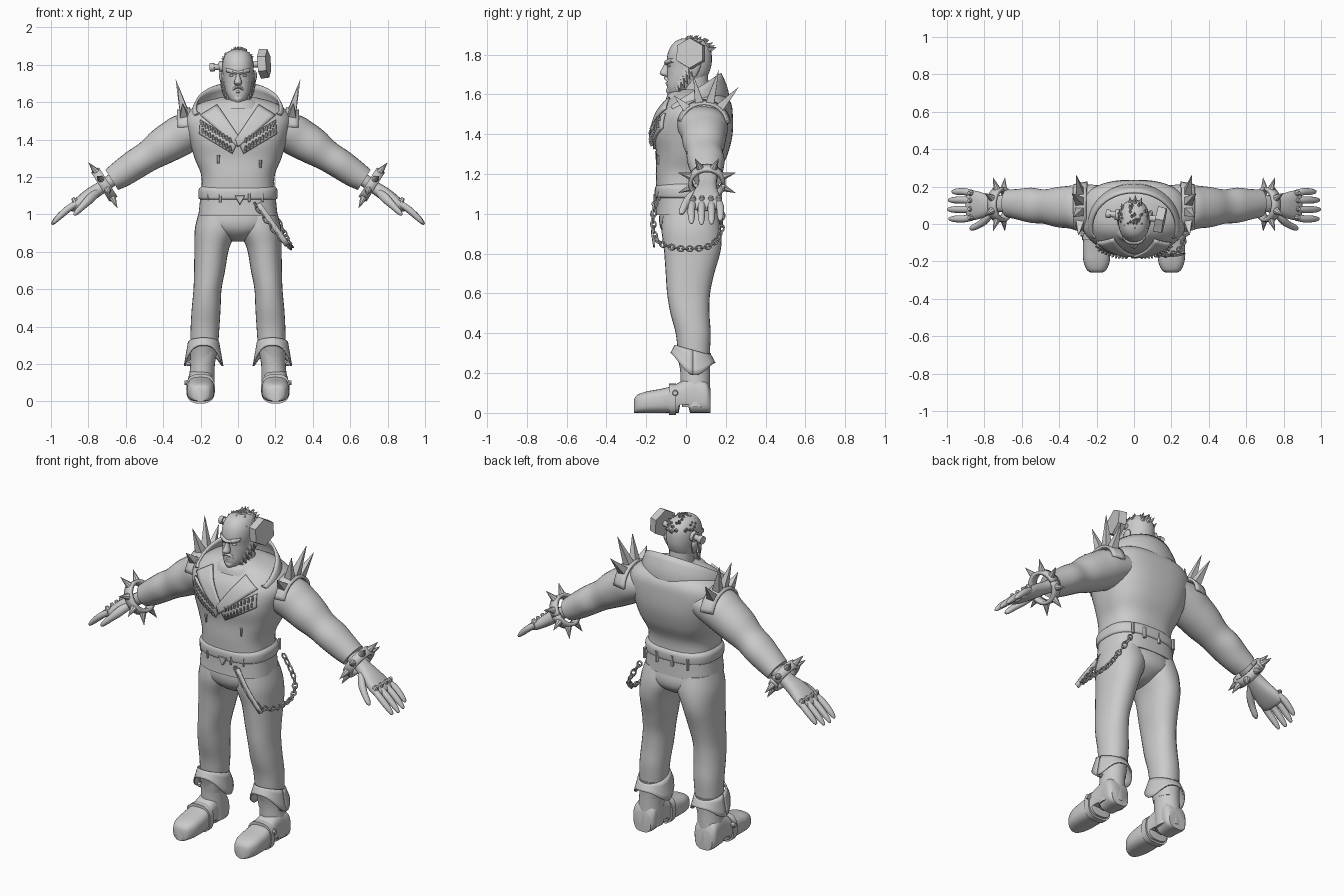
import bpy, bmesh, math, random
from mathutils import Vector as V

random.seed(4)
GREY = bpy.data.materials.new("plain grey")
GREY.diffuse_color = (0.6, 0.6, 0.6, 1)
X, Y, Z = V((1, 0, 0)), V((0, 1, 0)), V((0, 0, 1))
UP_ARM = V((0.535, 0, 0.845))       # across the sloping arm
ALONG = V((0.845, 0, -0.535))       # down the sloping arm


def make(name, verts, faces, pair=False, thick=0.0, angle=40):
    me = bpy.data.meshes.new(name)
    me.from_pydata([tuple(v) for v in verts], [], faces)
    bm = bmesh.new()
    bm.from_mesh(me)
    bmesh.ops.recalc_face_normals(bm, faces=bm.faces)
    bm.to_mesh(me)
    bm.free()
    me.polygons.foreach_set("use_smooth", [True] * len(me.polygons))
    me.set_sharp_from_angle(angle=math.radians(angle))
    me.materials.append(GREY)
    ob = bpy.data.objects.new(name, me)
    bpy.context.collection.objects.link(ob)
    if thick:
        m = ob.modifiers.new("thickness", 'SOLIDIFY')
        m.thickness, m.offset = thick, 0
    if pair:
        ob.modifiers.new("other side", 'MIRROR')
    return ob


def spline(pts, k=5):
    """Smooth curve through tuples of any length."""
    out = []
    for i in range(len(pts) - 1):
        a, b, c, d = pts[max(i - 1, 0)], pts[i], pts[i + 1], pts[min(i + 2, len(pts) - 1)]
        for j in range(k):
            t = j / k
            out.append(tuple(0.5 * (2 * q + (r - p) * t + (2 * p - 5 * q + 4 * r - s) * t * t
                             + (3 * q - p - 3 * r + s) * t ** 3) for p, q, r, s in zip(a, b, c, d)))
    return out + [tuple(pts[-1])]


def se(a, p):
    """Point on a unit rounded square; p = 2 is a circle."""
    c, s = math.cos(a), math.sin(a)
    return math.copysign(abs(c) ** (2 / p), c), math.copysign(abs(s) ** (2 / p), s)


def tube(name, stations, u=X, v=Y, n=28, p=2.0, k=5, pair=False, fix=None):
    """Closed skin over stations (x, y, z, half width u, half width v)."""
    rings = spline(stations, k)
    vs = []
    for x, y, z, ru, rv in rings:
        for i in range(n):
            a, b = se(2 * math.pi * i / n, p)
            q = V((x, y, z)) + u * a * ru + v * b * rv
            vs.append(fix(q) if fix else q)
    fs = [(r * n + i, r * n + (i + 1) % n, (r + 1) * n + (i + 1) % n, (r + 1) * n + i)
          for r in range(len(rings) - 1) for i in range(n)]
    fs += [tuple(range(n)), tuple(range((len(rings) - 1) * n, len(rings) * n))]
    return make(name, vs, fs, pair)


def sheet(name, fn, nu, nv, pair=False, thick=0.01):
    """Thin surface from fn(s, t), both 0..1."""
    vs = [fn(i / nu, j / nv) for i in range(nu + 1) for j in range(nv + 1)]
    w = nv + 1
    fs = [(i * w + j, i * w + j + 1, (i + 1) * w + j + 1, (i + 1) * w + j)
          for i in range(nu) for j in range(nv)]
    return make(name, vs, fs, pair, thick)


def cones(name, items, n=6, pair=False):
    """Several tapered pegs (start, end, start radius, end radius) in one object."""
    vs, fs = [], []
    for p0, p1, r0, r1 in items:
        p0, p1 = V(p0), V(p1)
        d = (p1 - p0).normalized()
        u = d.cross(X if abs(d.x) < 0.8 else Z).normalized()
        w = d.cross(u)
        o = len(vs)
        for c, r in ((p0, r0), (p1, max(r1, 0.0008))):
            vs += [c + (u * math.cos(t) + w * math.sin(t)) * r
                   for t in (2 * math.pi * (i + 0.5) / n for i in range(n))]
        fs += [(o + i, o + (i + 1) % n, o + n + (i + 1) % n, o + n + i) for i in range(n)]
        fs += [tuple(range(o, o + n)), tuple(range(o + n, o + 2 * n))]
    return make(name, vs, fs, pair, angle=35)


# Jacket body
body = [(0, .01, .995, .212, .162), (0, .01, 1.08, .203, .158), (0, .008, 1.2, .195, .16),
        (0, .03, 1.3, .232, .18), (0, .037, 1.4, .262, .197), (0, .05, 1.5, .285, .185),
        (0, .065, 1.56, .255, .16), (0, .065, 1.6, .19, .125), (0, .06, 1.625, .10, .08)]
tube("jacket", body, n=48, p=2.6)
body_rings = spline(body, 8)


def chest(x, z, off=0.0):
    """Point on the front of the jacket."""
    for a, b in zip(body_rings, body_rings[1:]):
        if a[2] <= z <= b[2]:
            t = (z - a[2]) / (b[2] - a[2])
            cy, rx, ry = (a[i] + (b[i] - a[i]) * t for i in (1, 3, 4))
            return V((x, cy - ry * max(0, 1 - (abs(x) / rx) ** 2.6) ** (1 / 2.6) - off, z))
    return V((x, -0.1 - off, z))


def drape(name, a, b, c, d, off, thick=0.012):
    def fn(s, t):
        x, z = ((1 - t) * ((1 - s) * a[i] + s * b[i]) + t * ((1 - s) * d[i] + s * c[i]) for i in (0, 1))
        return chest(x, z, off)
    return sheet(name, fn, 14, 5, thick=thick)


tube("waist_band", [(0, .01, z, .208 + d, .163 + d) for z, d in ((1.08, -.006), (1.09, .003), (1.13, .003), (1.15, -.012))], n=48, p=2.6)

# Collar standing up behind the neck
def collar(s, t):
    a = math.radians(-25 + 230 * s)
    c, h = math.cos(a), max(math.sin(a), -0.3)
    bulge = 0.02 * math.sin(math.pi * t)
    return V(((.215 + .01 * t + bulge) * c, .02 - .035 * t + (.185 + bulge) * h,
              1.515 + t * (.065 + .125 * h)))
sheet("collar", collar, 32, 6, thick=0.014)

# Lapels and the ammunition belt across the chest
for s, side in ((1, "left"), (-1, "right")):
    drape(side + "_lapel", (s * .20, 1.53), (s * .0, 1.36), (s * -.015, 1.40), (s * .11, 1.585), .014 + s * .003)
    drape(side + "_ammo_belt", (s * .205, 1.43), (s * .03, 1.325), (0, 1.385), (s * .2, 1.505), .006)
    rounds = []
    for row in (0, 1):
        for i in range(9):
            t = (i + .5) / 9
            x, z = s * (.195 - .165 * t), (1.452 if row else 1.487) - (.105 if row else .095) * t
            rounds.append((chest(x, z - .012, .018), chest(x + s * .004, z + .014, .026), .008, .005))
    cones(side + "_rounds", rounds, 6)

# Buckle, zip pulls and studs on the jacket
cones("buckle", [(chest(.01, 1.085, -.005), chest(.01, 1.085, .016), .036, .03)], 3)
cones("zip_pulls", [(chest(x, z + .022, .006), chest(x, z - .022, .008), .008, .006)
                    for x, z in ((-.095, 1.085), (.06, 1.09), (.13, 1.09), (-.105, 1.295), (.12, 1.27), (-.16, 1.1))], 6)
cones("back_loops", [((x, .172, 1.12), (x, .172, 1.06), .01, .01) for x in (-.13, -.03, .07, .15)], 6)

# Trousers
tube("hips", [(0, .015, 1.03, .19, .145), (0, .02, .96, .205, .155), (0, .022, .91, .16, .14),
              (0, .02, .87, .07, .09), (0, .02, .855, .03, .04)], n=36, p=2.2)
tube("leg", [(.11, .02, 1.01, .10, .135), (.118, .027, .92, .113, .15), (.14, .032, .82, .093, .143),
             (.152, .02, .7, .083, .122), (.163, .013, .6, .075, .108), (.17, .02, .5, .077, .098),
             (.176, .036, .4, .077, .088), (.18, .04, .3, .073, .08), (.186, .045, .2, .062, .073)], pair=True, p=2.2)

# Boots
def sole(q):
    q.z = max(q.z, .042 if abs(q.y + .008) < .026 else 0)
    return q
tube("boot_shaft", [(.197, .052, .03, .07, .072), (.194, .048, .12, .068, .074), (.188, .045, .22, .066, .075),
                    (.183, .038, .3, .078, .088)], pair=True)
tube("boot_foot", [(.2, y, h / 2, r, h / 2) for y, h, r in
                   ((-.26, .07, .03), (-.245, .09, .052), (-.2, .107, .07), (-.13, .12, .074), (-.07, .135, .07),
                    (-.02, .16, .066), (.04, .18, .066), (.1, .16, .07), (.122, .12, .055))],
     u=X, v=Z, p=2.9, k=6, pair=True, fix=sole)
tube("boot_strap", [(.2, y, .068, .077, .079) for y in (-.085, -.05)], u=X, v=Z, p=2.7, k=2, pair=True)
cones("boot_buckle", [((.265, -.055, .1), (.285, -.055, .1), .016, .012), ((.255, .03, .205), (.278, .03, .2), .016, .012)], 8, True)

def cuff(s, t):
    a = 2 * math.pi * s
    c, h = math.cos(a), math.sin(a)
    r = .08 + .022 * t
    top = .315 - .025 * h
    return V((.184 + r * c, .035 + (r + .008) * h, top - t * (.04 + .085 * abs(c) ** 3)))
sheet("boot_cuff", cuff, 32, 4, True, .008)

# Sleeves
tube("sleeve", [(.15, .075, 1.475, .13, .085), (.27, .085, 1.44, .127, .107), (.34, .09, 1.402, .115, .106),
                (.41, .09, 1.36, .107, .098), (.48, .093, 1.312, .092, .083), (.55, .1, 1.268, .094, .08),
                (.62, .105, 1.22, .082, .074), (.675, .11, 1.185, .074, .064)], u=Y, v=UP_ARM, p=2.1, pair=True)

# Hands
tube("hand", [(.65, .11, 1.2, .05, .035), (.73, .108, 1.145, .046, .034), (.79, .1, 1.105, .062, .036),
              (.85, .1, 1.062, .078, .031), (.885, .1, 1.035, .074, .022), (.895, .1, 1.026, .05, .012)],
     u=Y, v=UP_ARM, n=20, p=2.4, pair=True)
for i, (y, n, ln) in enumerate(((.035, "index", .95), (.08, "middle", 1.0), (.125, "ring", .97), (.165, "little", .82))):
    y2 = y + (y - .1) * .12
    tube(n + "_finger", [(.865, y, 1.06, .018, .017), (.865 + .05 * ln, y2, 1.06 - .035 * ln, .019, .018),
                         (.865 + .10 * ln, y2, 1.06 - .08 * ln, .017, .016),
                         (.865 + .127 * ln, y2, 1.06 - .108 * ln, .010, .009), (.865 + .132 * ln, y2, 1.06 - .113 * ln, .003, .003)],
         u=Y, v=UP_ARM, n=12, k=3, pair=True)
tube("thumb", [(.75, .07, 1.12, .02, .02), (.79, .025, 1.085, .025, .025), (.83, -.005, 1.045, .02, .019),
               (.865, -.02, 1.01, .016, .014), (.878, -.024, .998, .005, .005)], u=Y, v=UP_ARM, n=12, k=3, pair=True)
cones("knuckle_studs", [((.872, y, 1.07), V((.872, y, 1.07)) + UP_ARM * .022, .018, .009) for y in (.035, .08, .125, .165)], 8, True)

# Spiked bracelets
wrist = V((.715, .105, 1.16))
def round_arm(t, r):
    return wrist + (Y * math.cos(t) + UP_ARM * math.sin(t)) * r
def band(s, t):
    return round_arm(2 * math.pi * s, .083) + ALONG * (t - .5) * .05
sheet("bracelet", band, 28, 2, True, .02)
cones("bracelet_spikes", [(round_arm(t, .085), round_arm(t, .155) + ALONG * .008, .021, 0)
                          for t in (math.pi * (i + .5) / 4 for i in range(8))], 8, True)

# Spiked shoulder straps
def over(deg, r, dx=0.0):
    a = math.radians(deg)
    return V((.285 + dx + .35 * math.sin(a) * (r - .1), .09 + r * math.cos(a) * 1.08, 1.445 + r * math.sin(a)))
sheet("shoulder_strap", lambda s, t: over(5 + 165 * s, .122 - .014 * t, (t - .5) * .075), 16, 3, True, .014)
cones("shoulder_spikes", [(over(d, .115), over(d, r, -.015), .031, 0)
                          for d, r in ((50, .25), (76, .285), (101, .255), (133, .205))], 4, True)

# Head and neck
tube("neck", [(0, .05, 1.56, .085, .085), (0, .045, 1.62, .066, .072), (0, .035, 1.7, .066, .075)])
tube("inner_collar", [(0, .025, 1.565, .15, .13), (0, .027, 1.6, .125, .118), (0, .035, 1.615, .1, .1)], n=32)
tube("head", [(0, -.05, 1.595, .02, .025), (0, -.04, 1.61, .042, .05), (0, -.02, 1.645, .062, .077),
              (0, .005, 1.69, .075, .1), (0, .015, 1.735, .08, .11), (0, .017, 1.78, .084, .113),
              (0, .02, 1.825, .08, .105), (0, .022, 1.86, .063, .083), (0, .022, 1.878, .036, .05), (0, .022, 1.884, .008, .012)],
     n=32, p=2.2)
tube("nose", [(0, -.09, 1.765, .009, .012), (0, -.1, 1.735, .012, .018), (0, -.107, 1.705, .021, .025), (0, -.095, 1.69, .012, .014)], n=12)
tube("brow", [(-.065, -.065, 1.772, .012, .01), (-.035, -.091, 1.765, .014, .012), (0, -.098, 1.757, .012, .01),
              (.035, -.091, 1.765, .014, .012), (.065, -.065, 1.772, .012, .01)], u=Y, v=Z, n=10)
tube("eye", [(.018, -.084, 1.742, .004, .003), (.033, -.084, 1.743, .008, .007), (.048, -.076, 1.744, .004, .003)], u=Y, v=Z, n=10, pair=True)
tube("cheekbone", [(.03, -.075, 1.712, .008, .008), (.055, -.055, 1.716, .016, .014), (.073, -.02, 1.73, .01, .01)], u=Y, v=Z, n=10, pair=True)
tube("ear", [(.08, .04, 1.69, .008, .01), (.086, .045, 1.72, .012, .022), (.09, .05, 1.75, .012, .025), (.086, .05, 1.77, .006, .012)], n=12, pair=True)
tube("moustache", [(0, -.099, 1.682, .013, .008), (.022, -.09, 1.674, .012, .009), (.04, -.072, 1.655, .007, .009)], u=Y, v=Z, n=10, pair=True)
tube("mouth", [(-.025, -.083, 1.653, .004, .004), (0, -.094, 1.656, .009, .007), (.025, -.083, 1.653, .004, .004)], u=Y, v=Z, n=10)
tube("chin_beard", [(0, -.07, 1.645, .022, .018), (0, -.075, 1.62, .028, .025), (0, -.068, 1.595, .016, .02), (0, -.064, 1.582, .003, .004)], n=12)

# Side whiskers as pointed tufts
tufts = []
for i in range(12):
    t = i / 11
    base = V((.078 - .035 * t ** 2, .02 - .075 * t, 1.745 - .115 * t))
    tufts.append((base + V((-.012, 0, .02)), base + V((.016, .008 + .012 * (i % 2), -.04)), .021, 0))
cones("side_whiskers", tufts, 5, True)

# Short spiky hair
hair = []
for i in range(46):
    a, e = random.uniform(0, 2 * math.pi), math.radians(random.uniform(22, 85))
    d = V((math.cos(a) * math.cos(e), math.sin(a) * math.cos(e), math.sin(e)))
    base = V((0, .022, 1.775)) + V((d.x * .083, d.y * .11, d.z * .1))
    hair.append((base - d * .012, base + d * .018 + V((0, .02, .006)), .019, 0))
cones("hair_tufts", hair, 5)

# Large bolt through the head
cones("bolt_shaft", [((-.14, .055, 1.787), (.14, .025, 1.806), .017, .017),
                     ((-.15, .056, 1.786), (-.125, .053, 1.788), .023, .023),
                     ((-.10, .05, 1.79), (-.08, .048, 1.791), .03, .03)], 12)
cones("bolt_head", [((.118, .027, 1.805), (.162, .018, 1.808), .08, .076)], 6)

# Hanging chain on the left hip
path = spline([(.09, -.155, 1.06), (.16, -.165, .96), (.235, -.145, .865), (.275, -.06, .83), (.283, .03, .825),
               (.275, .12, .84), (.245, .175, .91), (.17, .18, 1.03)], 4)
vs, fs = [], []
for i, (a, b) in enumerate(zip(path, path[1:])):
    a, b = V(a), V(b)
    d = (b - a).normalized()
    side = d.cross(Z).normalized()
    if i % 2:
        side = d.cross(side)
    nrm, half, o, n, m = d.cross(side), (b - a).length * .68, len(vs), 10, 5
    for j in range(n):
        t = 2 * math.pi * j / n
        out = d * math.cos(t) + side * math.sin(t)
        c = (a + b) / 2 + d * math.cos(t) * half + side * math.sin(t) * .013
        vs += [c + (out * math.cos(q) + nrm * math.sin(q)) * .005 for q in (2 * math.pi * k / m for k in range(m))]
    fs += [(o + j * m + k, o + j * m + (k + 1) % m, o + (j + 1) % n * m + (k + 1) % m, o + (j + 1) % n * m + k)
           for j in range(n) for k in range(m)]
make("hip_chain", vs, fs)

# Short strap in front of the chain
sheet("hip_strap", lambda s, t: V((.095 + .155 * s + .025 * t, -.16 - .012 * math.sin(math.pi * s), 1.05 - .22 * s + .015 * t)), 8, 1, thick=.008)
